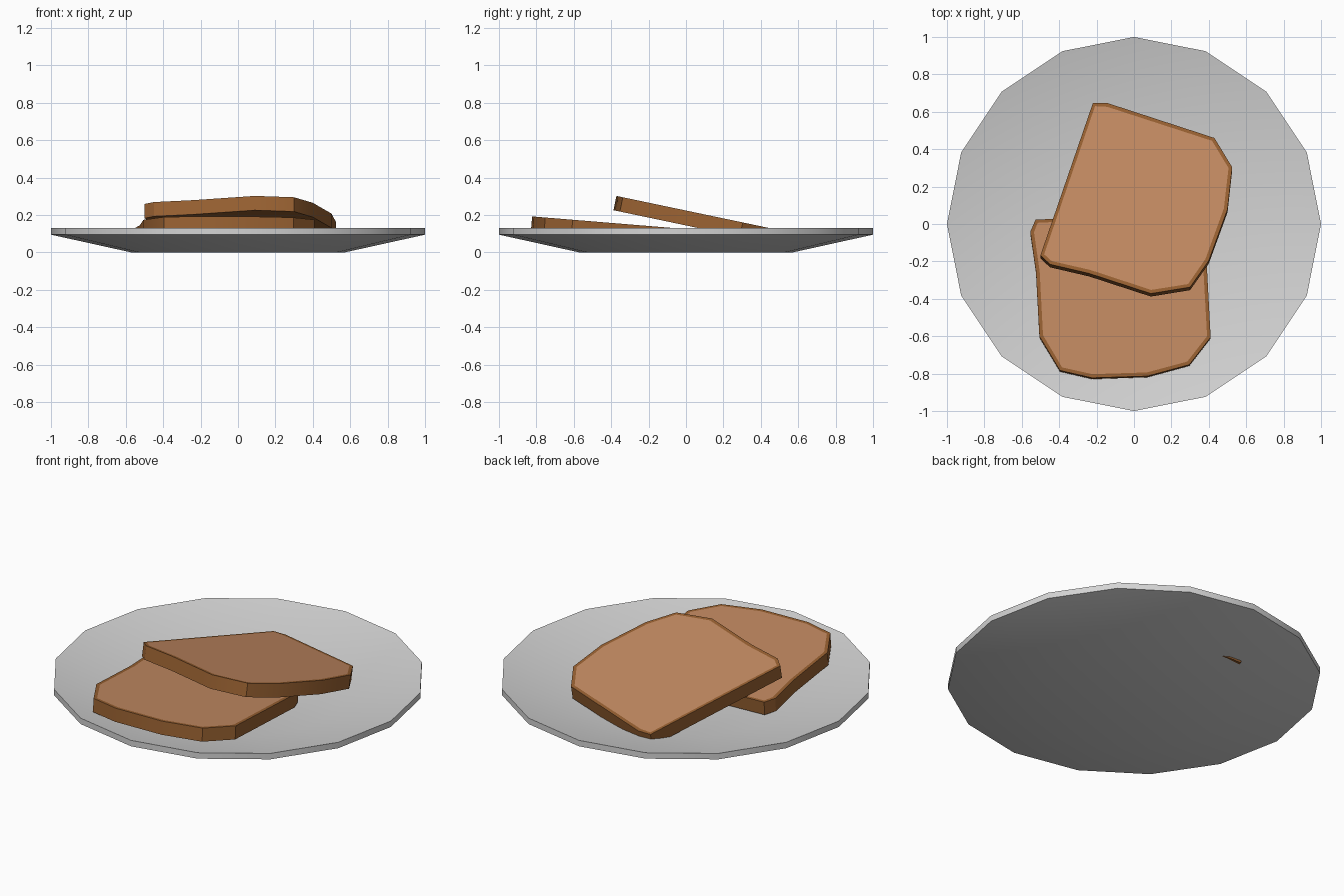
import bpy, bmesh, math
from mathutils import Matrix

cube = bpy.data.objects.get("Cube")
if cube:
    bpy.data.objects.remove(cube, do_unlink=True)


def material(name, rgb):
    mat = bpy.data.materials.new(name)
    mat.use_nodes = True
    mat.diffuse_color = (*rgb, 1)
    mat.node_tree.nodes["Principled BSDF"].inputs["Base Color"].default_value = (*rgb, 1)
    return mat


china = material("pale grey china", (0.66, 0.66, 0.66))
crust = material("brown crust", (0.314, 0.119, 0.031))
crumb = material("light brown crumb", (0.546, 0.254, 0.122))


def finish(bm, name, mats, matrix=Matrix()):
    bmesh.ops.recalc_face_normals(bm, faces=bm.faces)
    mesh = bpy.data.meshes.new(name)
    bm.to_mesh(mesh)
    bm.free()
    obj = bpy.data.objects.new(name, mesh)
    bpy.context.collection.objects.link(obj)
    for mat in mats:
        mesh.materials.append(mat)
    obj.matrix_world = matrix
    bpy.ops.object.select_all(action="DESELECT")
    obj.select_set(True)
    bpy.context.view_layer.objects.active = obj
    bpy.ops.object.shade_smooth_by_angle(angle=math.radians(30))
    return obj


# Plate: a sixteen-sided profile of (radius, height), capped at both ends
SIDES = 16
profile = [(0.57, 0), (1, 0.095), (1, 0.13), (0.58, 0.035)]
bm = bmesh.new()
rings = []
for radius, z in profile:
    angles = [math.tau * i / SIDES for i in range(SIDES)]
    rings.append([bm.verts.new((radius * math.cos(a), radius * math.sin(a), z)) for a in angles])
for low, high in zip(rings, rings[1:]):
    for i in range(SIDES):
        j = (i + 1) % SIDES
        bm.faces.new((low[i], low[j], high[j], high[i]))
bm.faces.new(rings[0])
bm.faces.new(rings[-1])
finish(bm, "plate", [china])

# Bread slices: one outline, used twice with a different turn and tilt
outline = [(-0.22, 0.66), (-0.5, -0.17), (-0.45, -0.22), (-0.24, -0.27),
           (0.09, -0.38), (0.3, -0.345), (0.4, -0.2), (0.5, 0.08),
           (0.525, 0.31), (0.43, 0.47), (-0.14, 0.66)]


def slice_of_bread(name, turn, shift, slope, height, thickness=0.078):
    bm = bmesh.new()
    top = bm.faces.new([bm.verts.new((x, y, 0)) for x, y in outline])
    base = bmesh.ops.extrude_face_region(bm, geom=[top], use_keep_orig=True)
    lower = [v for v in base["geom"] if isinstance(v, bmesh.types.BMVert)]
    bmesh.ops.translate(bm, verts=lower, vec=(0, 0, -thickness))
    bmesh.ops.recalc_face_normals(bm, faces=bm.faces)
    # Crumb face inset inside a narrow crust border
    bmesh.ops.inset_region(bm, faces=[top], thickness=0.02)
    top.material_index = 1
    tilt = Matrix.Rotation(-math.atan(slope), 4, "X")
    spin = Matrix.Rotation(math.radians(turn), 4, "Z")
    place = Matrix.Translation((0, 0, height)) @ tilt @ Matrix.Translation((*shift, 0)) @ spin
    return finish(bm, name, [crust, crumb], place)


slice_of_bread("upper_bread_slice", 0, (0, 0), 0.21, 0.224)
slice_of_bread("lower_bread_slice", -68.5, (-0.185, -0.38), 0.082, 0.125)
